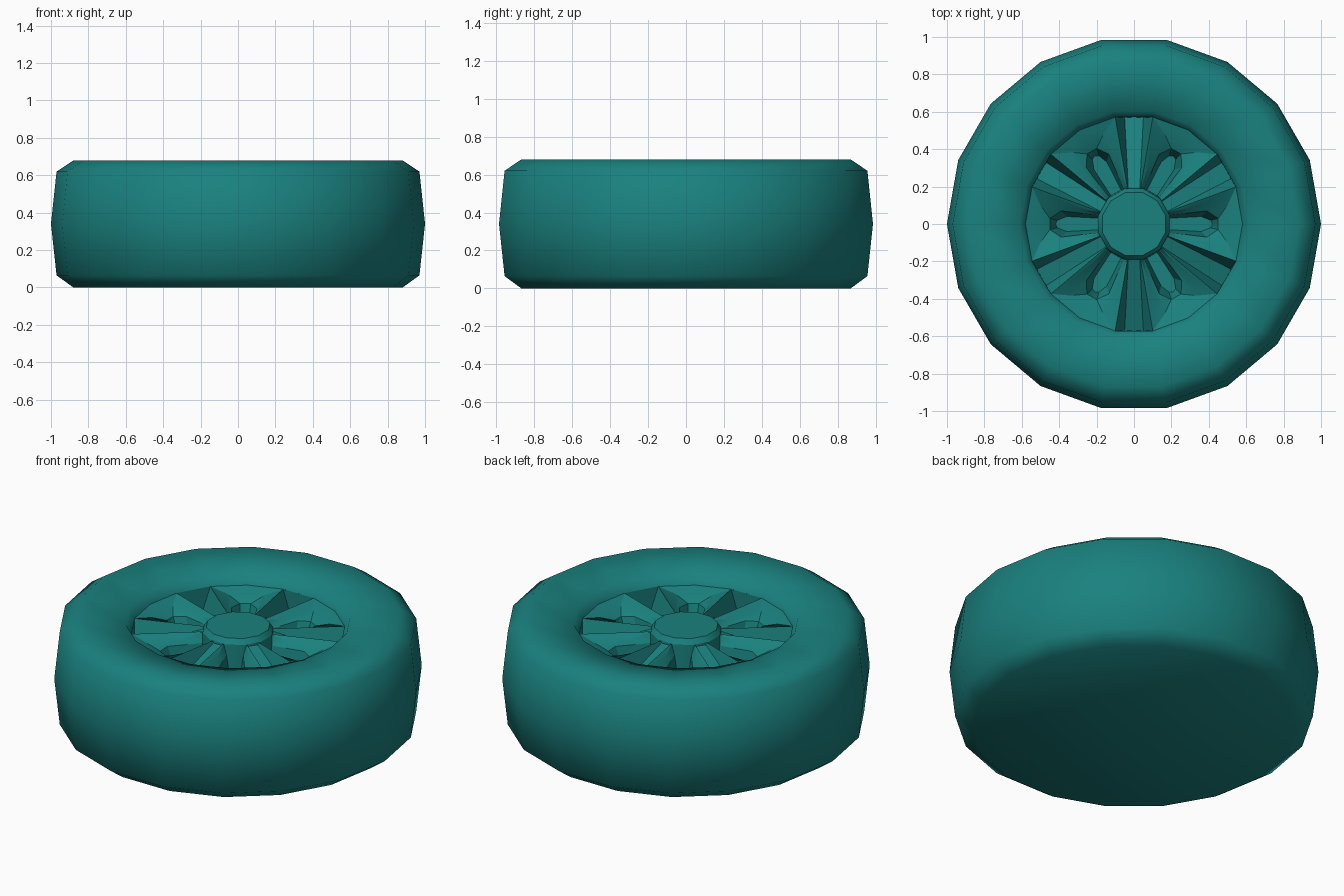
import bpy, bmesh, math
from mathutils import Matrix, Vector

if "Cube" in bpy.data.objects:
    bpy.data.objects.remove(bpy.data.objects["Cube"])

teal = bpy.data.materials.new("teal")
teal.diffuse_color = (0.01, 0.22, 0.21, 1)
teal.use_nodes = True
teal.node_tree.nodes["Principled BSDF"].inputs["Base Color"].default_value = teal.diffuse_color


def finish(bm, name, angle, fix=True):
    bmesh.ops.remove_doubles(bm, verts=bm.verts, dist=0.0005)
    if fix:
        bmesh.ops.recalc_face_normals(bm, faces=bm.faces)
    me = bpy.data.meshes.new(name)
    bm.to_mesh(me)
    bm.free()
    ob = bpy.data.objects.new(name, me)
    bpy.context.collection.objects.link(ob)
    me.materials.append(teal)
    bpy.ops.object.select_all(action='DESELECT')
    ob.select_set(True)
    bpy.context.view_layer.objects.active = ob
    bpy.ops.object.shade_smooth_by_angle(angle=math.radians(angle))
    return ob


def lathe(profile, sides, name, angle, start=0.0):
    """Revolve (radius, z) points, running bottom centre to top, outside first."""
    bm = bmesh.new()
    rings = []
    for r, z in profile:
        rings.append([bm.verts.new((r * math.cos(start + 2 * math.pi * i / sides),
                                    r * math.sin(start + 2 * math.pi * i / sides), z))
                      for i in range(sides)])
    for a, b in zip(rings, rings[1:]):
        for i in range(sides):
            j = (i + 1) % sides
            bm.faces.new((a[i], a[j], b[j], b[i]))
    return bm, rings


# Tyre with closed flat back and inner rim lip, 18 sides
bm, rings = lathe([(0.88, 0), (0.97, 0.065), (1.0, 0.34), (0.97, 0.62), (0.88, 0.68),
                   (0.61, 0.645), (0.58, 0.59)], 18, "tyre", 60)
bm.faces.new(rings[0][::-1])
finish(bm, "tyre", 60, fix=False)

# Hub cap, 12 sides
bm, rings = lathe([(0.20, 0.42), (0.195, 0.59), (0.175, 0.62)], 12, "hub", 30, math.pi / 12)
bm.faces.new(rings[-1])
finish(bm, "hub", 30, fix=False)


# Wheel face: one half sector holding half a pocket and half a spoke channel
def spoke(u, v, z):
    c, s = math.cos(math.pi / 6), 0.5
    return (u * c + v * s, u * s - v * c, z)


a20 = math.radians(20)
P = {
    "R0": (0.58, 0, 0.59), "R1": (0.58 * math.cos(a20), 0.58 * math.sin(a20), 0.59),
    "R2": spoke(0.571, 0, 0.59),
    # pocket lip, pocket edge, pocket floor
    "A0": (0.51, 0, 0.57), "A1": (0.50, 0.10, 0.57), "A2": (0.30, 0.085, 0.56), "A3": (0.185, 0.05, 0.55),
    "H0": (0.45, 0, 0.54), "H1": (0.45, 0.03, 0.54), "H2": (0.39, 0.07, 0.54), "H3": (0.18, 0.045, 0.53),
    "F0": (0.42, 0, 0.43), "F1": (0.41, 0.02, 0.43), "F2": (0.36, 0.04, 0.43), "F3": (0.17, 0.03, 0.43),
    "F4": (0.17, 0, 0.43),
    # spoke ridge and channel floor
    "T1": spoke(0.18, 0.033, 0.59), "C1": spoke(0.18, 0.03, 0.58), "C0": spoke(0.18, 0, 0.58),
    "C2": spoke(0.57, 0.05, 0.44), "C3": spoke(0.571, 0, 0.44),
}
FACES = ["R0 R1 A1 A0", "R1 T1 A2 A1", "T1 A3 A2",
         "A0 A1 H1 H0", "A1 A2 H2 H1", "A2 A3 H3 H2",
         "H0 H1 F1 F0", "H1 H2 F2 F1", "H2 H3 F3 F2", "F0 F1 F2 F3 F4",
         "R1 C2 C1 T1", "C2 C3 C0 C1", "R1 R2 C3 C2"]

bm = bmesh.new()
for k in range(6):
    rot = Matrix.Rotation(k * math.pi / 3, 3, 'Z')
    for side in (1, -1):
        V = {n: bm.verts.new(rot @ Vector((x, y * side, z))) for n, (x, y, z) in P.items()}
        for f in FACES:
            vs = [V[n] for n in f.split()]
            bm.faces.new(vs)
bmesh.ops.remove_doubles(bm, verts=bm.verts, dist=0.0005)
# the face is an open dish, so point every panel upwards or to the axis
bm.normal_update()
for f in bm.faces:
    n, c = f.normal, f.calc_center_median()
    flip = n.z < -0.01 or (abs(n.z) <= 0.01 and n.x * c.x + n.y * c.y > 0)
    if flip:
        f.normal_flip()
finish(bm, "wheel_face", 25, fix=False)
